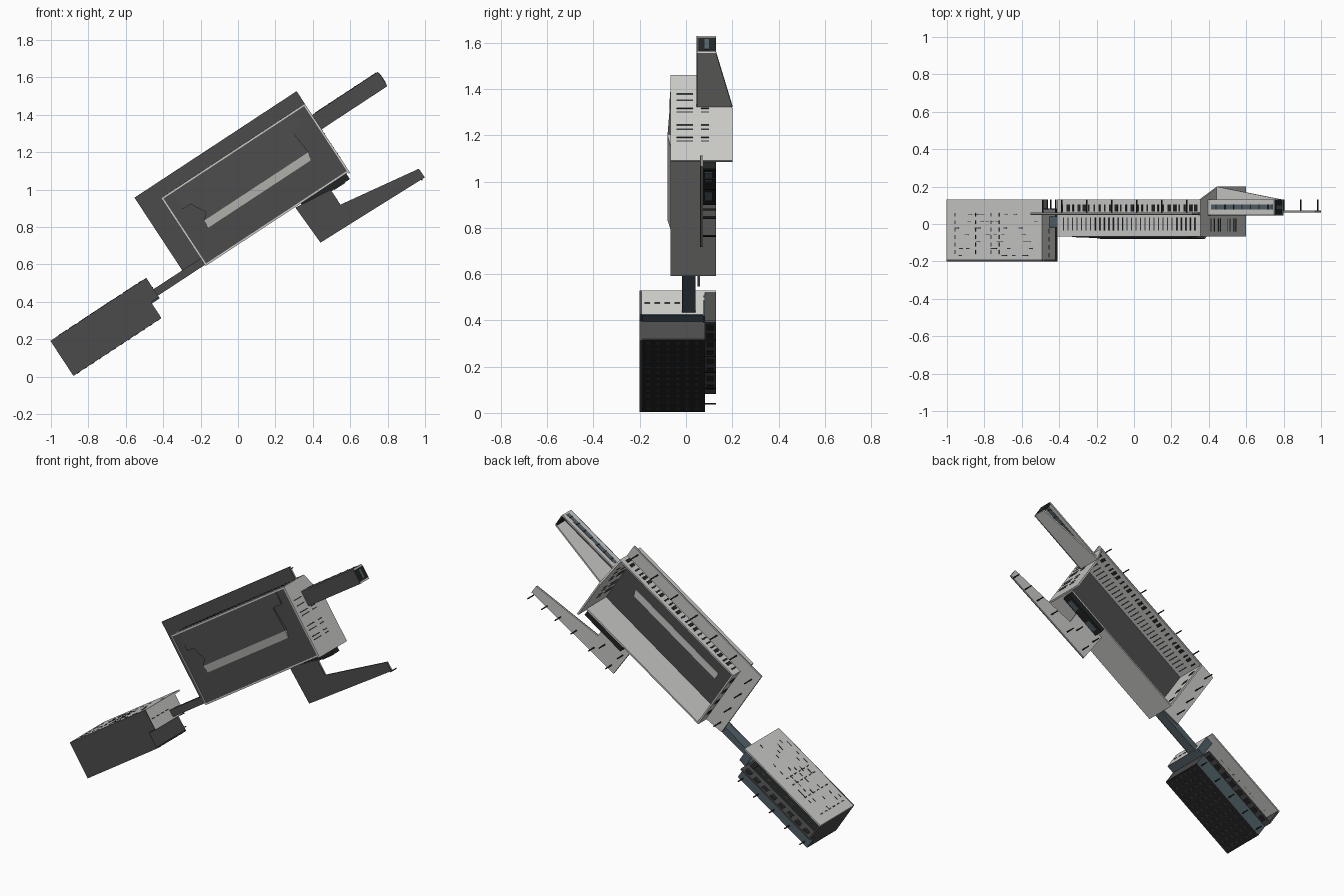
import bpy, bmesh, math, random
from mathutils import Vector

cube = bpy.data.objects.get("Cube")
if cube:
    bpy.data.objects.remove(cube, do_unlink=True)
random.seed(4)
ANGLE = math.radians(33.3)
C, S = math.cos(ANGLE), math.sin(ANGLE)


def material(name, rgb):
    m = bpy.data.materials.new(name)
    m.use_nodes = True
    m.diffuse_color = (*rgb, 1)
    m.node_tree.nodes["Principled BSDF"].inputs["Base Color"].default_value = (*rgb, 1)
    return m


LIGHT = material("pale concrete", (0.58, 0.58, 0.56))
DARK = material("dark roofing", (0.07, 0.07, 0.07))
BLACK = material("black cladding", (0.016, 0.018, 0.017))
GLASS = material("blue grey glass", (0.08, 0.115, 0.135))
SLIT = material("window slits", (0.035, 0.04, 0.042))


def place(u, v, y):
    """Tilted plan axes u (length) and v (width), with y as the height axis."""
    return Vector((u * C - v * S, y, u * S + v * C))


def finish(name, bm, mat):
    bmesh.ops.recalc_face_normals(bm, faces=bm.faces)
    me = bpy.data.meshes.new(name)
    bm.to_mesh(me)
    bm.free()
    me.materials.append(mat)
    ob = bpy.data.objects.new(name, me)
    bpy.context.collection.objects.link(ob)
    return ob


def loft(bm, a, b):
    """Solid between two matching outlines."""
    va, vb = [bm.verts.new(p) for p in a], [bm.verts.new(p) for p in b]
    bm.faces.new(va)
    bm.faces.new(vb[::-1])
    for i in range(len(a)):
        j = (i + 1) % len(a)
        bm.faces.new((va[i], vb[i], vb[j], va[j]))


def boxes(name, mat, items):
    """Boxes given as u0, u1, v0, v1, y0, y1."""
    bm = bmesh.new()
    for u0, u1, v0, v1, y0, y1 in items:
        ring = [(u0, v0), (u1, v0), (u1, v1), (u0, v1)]
        loft(bm, [place(u, v, y0) for u, v in ring], [place(u, v, y1) for u, v in ring])
    return finish(name, bm, mat)


def slab(name, mat, outline, low, high):
    """Plan outline between two heights; heights may be functions of v."""
    f = low if callable(low) else lambda v: low
    g = high if callable(high) else lambda v: high
    bm = bmesh.new()
    loft(bm, [place(u, v, f(v)) for u, v in outline], [place(u, v, g(v)) for u, v in outline])
    return finish(name, bm, mat)


def pins(name, spots, y0, y1, r=0.003):
    boxes(name, BLACK, [(u - r, u + r, v - r, v + r, y0, y1) for u, v in spots])


def steps(a, b, n):
    return [a + (b - a) * i / (n - 1) for i in range(n)]


T = 0.01   # wall thickness
E = 0.002  # how far window plates stand proud

# ---- Main hall: hollow shell open at the back ----
U0, U1, V0, V1 = 0.18, 1.1, 0.59, 1.025
TOP, BASE = -0.066, 0.13
boxes("hall_walls", LIGHT, [
    (U0, U1, V1 - T, V1, TOP, BASE),
    (U0, U1, V0, V0 + T, TOP, BASE),
    (U0, U0 + T, V0 + T, V1 - T, TOP, BASE)])
boxes("hall_roof", DARK, [(U0 + 0.004, U1 - T, V0 + 0.004, V1 - 0.004, -0.064, -0.056)])

# End wall that reaches lower down the slope
bm = bmesh.new()
profile = [(0.582, TOP), (V1, TOP), (V1, BASE), (0.854, 0.2), (0.582, 0.2)]
loft(bm, [place(U1 - T, v, y) for v, y in profile], [place(U1, v, y) for v, y in profile])
finish("hall_end_wall", bm, LIGHT)

# Sloping raised roof and its skylight strip
RIDGE = 0.797
slab("raised_roof", DARK,
     [(0.25, 1.015), (1.03, 1.015), (1.03, 0.94), (0.96, 0.94), (0.975, RIDGE),
      (0.305, RIDGE), (0.34, 0.83), (0.295, 0.91), (0.245, 0.91)],
     lambda v: -0.066 - 0.014 * (1.015 - v) / (1.015 - RIDGE), -0.06)
slab("skylight", LIGHT, [(0.305, RIDGE), (0.975, RIDGE), (0.96, 0.753), (0.305, 0.753)],
     lambda v: -0.068 - 0.012 * (v - 0.753) / (RIDGE - 0.753), -0.053)

# Window slits, showing on both sides of the walls
boxes("hall_side_slits", SLIT, [
    (u, u + 0.006, V1 - T - E, V1 + E, -0.035, 0.035) for u in steps(0.22, 1.06, 30)])
boxes("hall_side_windows", BLACK, [
    (u, u + random.choice((0.01, 0.02)), V1 - T - E, V1 + E, 0.068, 0.105)
    for u in steps(0.21, 1.06, 26)])
boxes("hall_end_slits", SLIT, [
    (U1 - T - E, U1 + E, v, v + 0.006, y0, y1)
    for v in (0.68, 0.7, 0.74, 0.765, 0.83, 0.85, 0.89, 0.925)
    for y0, y1 in ((-0.04, 0.03), (0.065, 0.1))])
boxes("hall_far_end_windows", BLACK, [
    (U0 - E, U0 + T + E, v, v + 0.03, 0.07, 0.105) for v in steps(0.66, 0.94, 4)])

# Terrace around two sides, on thin posts
terrace = [(0.063, 0.612), (U0, 0.6), (U0, V1), (U1, V1), (U1, 1.104), (0.063, 1.104)]
slab("terrace_deck", DARK, terrace, 0.049, 0.055)
slab("terrace_underside", LIGHT, terrace, 0.055, 0.061)
pins("terrace_posts", [(0.1, v) for v in steps(0.66, 1.04, 4)]
     + [(u, 1.085) for u in steps(0.25, 1.05, 6)], 0.061, BASE)

# ---- Upper arm: tapering shell ----
A0, A1, B0, B1 = U1, 1.52, 0.86, 0.952
bm = bmesh.new()
profile = [(A0, 0.05), (A1, 0.05), (A1, 0.13), (A0, 0.2)]
loft(bm, [place(u, B0, y) for u, y in profile], [place(u, B0 + T, y) for u, y in profile])
finish("arm_tapered_wall", bm, LIGHT)
boxes("arm_side_wall", LIGHT, [(A0, A1, B1 - T, B1, 0.05, 0.13)])
boxes("arm_window_band", GLASS, [(A0 + 0.02, A1 - 0.01, B1 - T - E, B1 + E, 0.078, 0.105)])
boxes("arm_window_bars", BLACK, [
    (u, u + 0.006, B1 - T - 2 * E, B1 + 2 * E, 0.078, 0.105) for u in steps(1.15, 1.48, 7)])
boxes("arm_roof", DARK, [(A0, A1, B0, B1, 0.046, 0.054)])
boxes("arm_tip", BLACK, [(A1 - T, A1 + E, B0 + T, B1 - T, 0.054, 0.13)])
boxes("arm_tip_window", GLASS, [(A1, A1 + 2 * E, B0 + 0.02, B1 - 0.02, 0.08, 0.1)])

# ---- Lower canopy with angled wing ----
canopy = [(0.307, 0.904), (0.441, 0.717), (0.999, 1.066), (0.967, 1.112),
          (0.548, 0.92), (0.495, 1.0)]
canopy = [(x * C + z * S, -x * S + z * C) for x, z in canopy]
slab("canopy_top", DARK, canopy, 0.061, 0.067)
slab("canopy_underside", LIGHT, canopy, 0.067, 0.073)
pins("canopy_posts", [(1.4, 0.34), (1.3, 0.355), (1.2, 0.37), (1.08, 0.385), (0.94, 0.39),
                      (0.8, 0.39), (0.78, 0.5), (0.9, 0.46)], 0.073, BASE)
boxes("canopy_lobby", BLACK, [(0.79, 1.08, 0.555, V0, 0.07, BASE)])
boxes("canopy_lobby_glass", GLASS, [
    (u, u + 0.07, 0.551, 0.556, 0.08, 0.115) for u in (0.82, 0.98)])

# ---- Link bridge ----
boxes("bridge", GLASS, [(-0.125, U0, 0.598, 0.638, -0.013, 0.04)])
boxes("bridge_roof", DARK, [(-0.125, U0, 0.597, 0.639, -0.018, -0.013)])

# ---- Tower: hollow block ----
P0, P1, P2 = -0.733, -0.17, -0.12
Q0, QM, Q1 = 0.487, 0.58, 0.711
FRONT, FLOOR = -0.2, 0.08
boxes("tower_roof", DARK, [
    (P0, P1, Q0, Q1, FRONT, FRONT + T), (P1, P2, QM + 0.008, Q1, FRONT, FRONT + T)])
boxes("tower_pale_walls", LIGHT, [
    (P0, P2, Q1 - T, Q1, FRONT + 0.004, BASE),
    (P2 - T, P2, QM + 0.008, Q1 - T, FRONT + 0.004, FLOOR)])
boxes("tower_black_wall", BLACK, [(P0, P1, Q0, Q0 + T, FRONT + 0.004, FLOOR)])
boxes("tower_end_walls", DARK, [
    (P1 - T, P1, Q0 + T, QM + 0.008, FRONT + T, FLOOR),
    (P0, P0 + T, Q0 + T, Q1 - T, FRONT + T, FLOOR),
    (P0, P0 + T, QM, Q1 - T, FLOOR, BASE)])
boxes("tower_link_wall", GLASS, [(P1, P2, QM + 0.004, QM + 0.012, FRONT + T, FLOOR)])
boxes("tower_undercroft", GLASS, [
    (P0, P1, Q0, QM, FLOOR - 0.006, FLOOR + 0.002),
    (P1, P2, QM, Q1 - T, FLOOR - 0.006, FLOOR + 0.002)])
boxes("tower_base_wall", DARK, [(P0, P1, QM, QM + T, FLOOR - 0.02, BASE)])
boxes("tower_base_windows", BLACK, [
    (u, u + 0.04, QM - E, QM + T + E, 0.088, 0.12) for u in steps(-0.7, -0.23, 8)])
pins("tower_posts", [(u, Q0 + 0.02) for u in steps(-0.7, -0.2, 5)], FLOOR, BASE)

# Tower windows
boxes("tower_dots", SLIT, [
    (u, u + 0.018, Q0 - E, Q0 + T, y, y + 0.015)
    for u in steps(-0.71, -0.2, 12) for y in steps(-0.17, 0.04, 6)])
boxes("tower_slits", SLIT, [
    (u, u + 0.006, Q1 - T, Q1 + E, y, y + 0.02)
    for u in (-0.68, -0.55, -0.45, -0.4) for y in steps(-0.16, 0.04, 6)])
boxes("tower_dashes", SLIT, [
    (u, u + 0.022, Q1 - T, Q1 + E, y, y + 0.004)
    for y in steps(-0.17, 0.05, 7)
    for u in [random.uniform(-0.7, -0.17) for k in range(6)]])
boxes("tower_end_slits", SLIT, [
    (P2 - T, P2 + E, 0.645, 0.651, y, y + 0.025) for y in steps(-0.18, -0.05, 4)])
